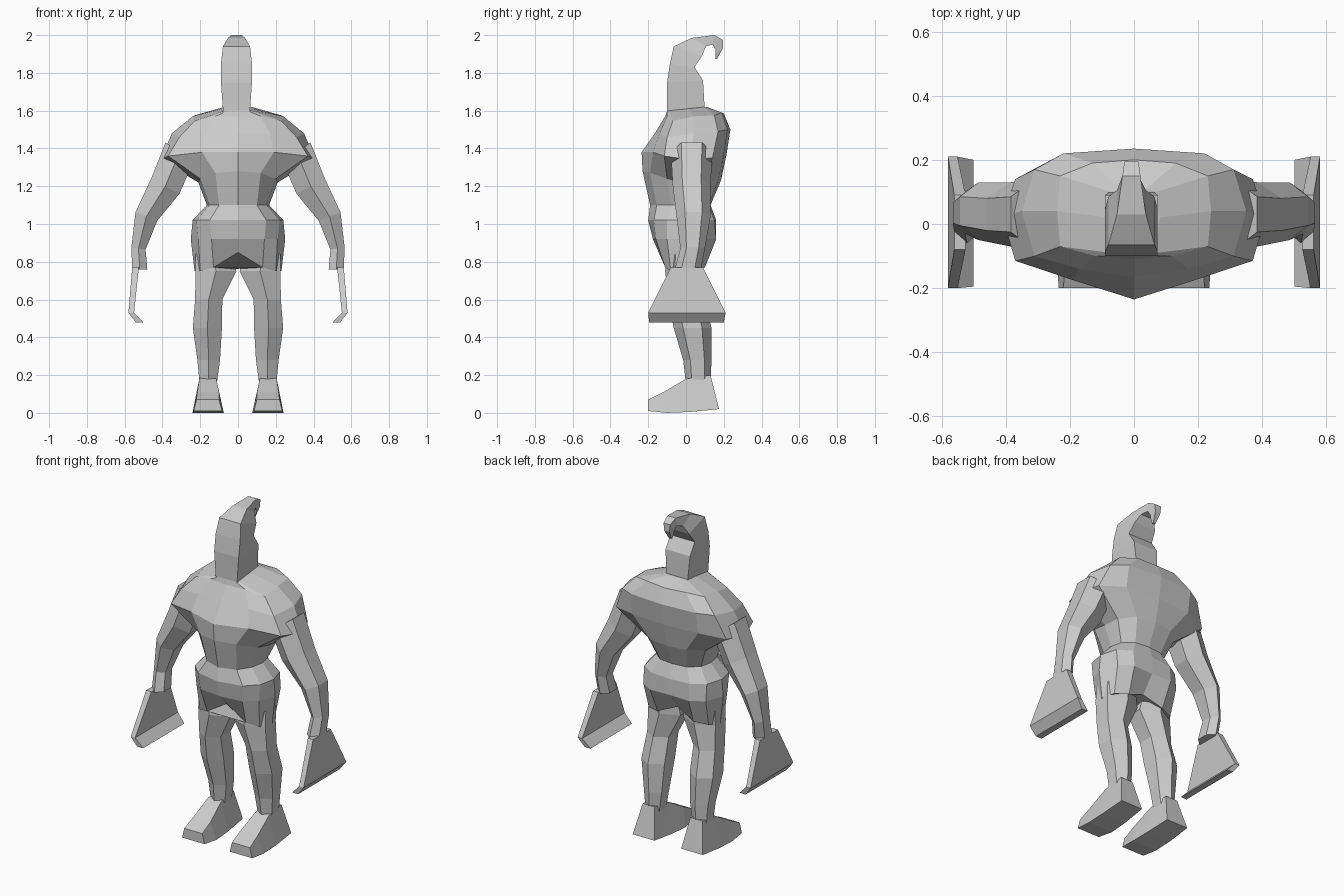
import bpy, bmesh, math

grey = bpy.data.materials.new("plain grey")
grey.diffuse_color = (0.6, 0.6, 0.6, 1)


def loft(name, rings, mirror=False):
    """Skin a stack of equal-sized rings, cap both ends, optionally mirror in x."""
    bm = bmesh.new()
    loops = [[bm.verts.new(p) for p in r] for r in rings]
    n = len(loops[0])
    for a, b in zip(loops, loops[1:]):
        for i in range(n):
            j = (i + 1) % n
            bm.faces.new((a[i], a[j], b[j], b[i]))
    bm.faces.new(loops[0])
    bm.faces.new(loops[-1])
    bmesh.ops.recalc_face_normals(bm, faces=bm.faces)
    me = bpy.data.meshes.new(name)
    bm.to_mesh(me)
    bm.free()
    me.materials.append(grey)
    ob = bpy.data.objects.new(name, me)
    bpy.context.collection.objects.link(ob)
    if mirror:
        ob.modifiers.new("Mirror", 'MIRROR')
    return ob


def whole(half):
    """Half ring (front centre to back centre) completed by reflection."""
    return half + [(-x, y, z) for x, y, z in half[-2:0:-1]]


def flat(z, pts):
    return [(x, y, z) for x, y in pts]


def oval(c, ra, ry, tilt=0, n=6):
    """Ring around c, tilted in the front plane."""
    t = math.radians(tilt)
    out = []
    for i in range(n):
        a = 2 * math.pi * (i + 0.5) / n
        u = ra * math.cos(a) / math.cos(math.pi / n)
        out.append((c[0] + u * math.cos(t), c[1] + ry * math.sin(a), c[2] + u * math.sin(t)))
    return out


# Torso: neck base, shoulders, overhanging chest, waist
waist = flat(1.1, [(0, -.19), (.1, -.155), (.15, -.08), (.165, 0), (.15, .07), (.09, .12), (0, .13)])
torso = [
    [(0, -.10, 1.60), (.05, -.10, 1.60), (.07, -.09, 1.60), (.08, .02, 1.61),
     (.07, .10, 1.62), (.04, .11, 1.62), (0, .11, 1.62)],
    [(0, -.11, 1.57), (.12, -.10, 1.57), (.23, -.07, 1.545), (.24, .04, 1.57),
     (.23, .15, 1.575), (.13, .19, 1.59), (0, .20, 1.585)],
    [(0, -.165, 1.48), (.17, -.14, 1.48), (.31, -.10, 1.46), (.35, .04, 1.48),
     (.31, .17, 1.49), (.22, .22, 1.50), (0, .235, 1.50)],
    [(0, -.235, 1.38), (.19, -.175, 1.38), (.37, -.115, 1.36), (.41, .02, 1.34),
     (.37, .14, 1.35), (.22, .20, 1.37), (0, .215, 1.37)],
    [(0, -.23, 1.28), (.12, -.19, 1.27), (.2, -.10, 1.24), (.21, 0, 1.22),
     (.2, .10, 1.22), (.12, .17, 1.23), (0, .185, 1.23)],
    waist]
loft("torso", [whole(r) for r in torso])

# Hips: flare out below the waist, then draw in to the crotch
hips = [
    waist,
    flat(1.02, [(0, -.2), (.15, -.17), (.22, -.1), (.24, 0), (.21, .1), (.13, .15), (0, .16)]),
    flat(.92, [(0, -.175), (.14, -.16), (.21, -.1), (.25, 0), (.21, .11), (.13, .16), (0, .155)]),
    [(0, -.11, .85), (.13, -.11, .77), (.2, -.08, .75), (.23, 0, .75),
     (.2, .07, .76), (.12, .1, .77), (0, .08, .82)]]
loft("hips", [whole(r) for r in hips])

# Head with crest curling backwards: front point, back point, half width
head = [
    (-.10, 1.58, .10, 1.59, .07),
    (-.10, 1.75, .09, 1.76, .082),
    (-.085, 1.85, .045, 1.83, .082),
    (-.065, 1.94, .085, 1.89, .072),
    (.03, 1.985, .105, 1.94, .045),
    (.15, 2.0, .14, 1.95, .028),
    (.195, 1.975, .155, 1.925, .022),
    (.195, 1.93, .155, 1.90, .018),
    (.165, 1.875, .155, 1.872, .008)]
loft("head_and_crest", [
    [(-w - .008, y0, z0), (w - .008, y0, z0), (w - .008, y1, z1), (-w - .008, y1, z1)]
    for y0, z0, y1, z1, w in head])

# Arms
loft("arms", [
    oval((.31, .03, 1.38), .09, .11, 35),
    oval((.385, .03, 1.20), .085, .10, 28),
    oval((.485, .04, 1.04), .062, .09, 22),
    oval((.527, .035, .87), .038, .065, 8),
    oval((.52, .01, .76), .04, .07, 0)], mirror=True)

# Flat, flared hands with a turned-in lower edge: z, x range, y range
hands = [(.77, .525, .56, -.08, .09), (.53, .55, .58, -.2, .21), (.478, .5, .54, -.195, .2)]
loft("hands", [
    [(x0, y0, z), (x1, y0, z), (x1, y1, z), (x0, y1, z)]
    for z, x0, x1, y0, y1 in hands], mirror=True)

# Legs
loft("legs", [
    oval((.125, -.005, .84), .10, .10),
    oval((.117, -.01, .75), .108, .10),
    oval((.155, .0, .60), .072, .095),
    oval((.162, .035, .45), .077, .10),
    oval((.155, .06, .28), .06, .075),
    oval((.158, .065, .15), .045, .065)], mirror=True)

# Feet, heel to toe: bottom (y, z, x range), top (y, z, x range)
feet = [
    ((.175, .02, .09, .235), (.13, .2, .12, .2)),
    ((.02, .005, .08, .24), (0, .18, .115, .205)),
    ((-.1, 0, .075, .24), (-.12, .11, .1, .215)),
    ((-.2, .01, .085, .235), (-.2, .07, .1, .22))]
loft("feet", [
    [(b[2], b[0], b[1]), (b[3], b[0], b[1]), (t[3], t[0], t[1]), (t[2], t[0], t[1])]
    for b, t in feet], mirror=True)
